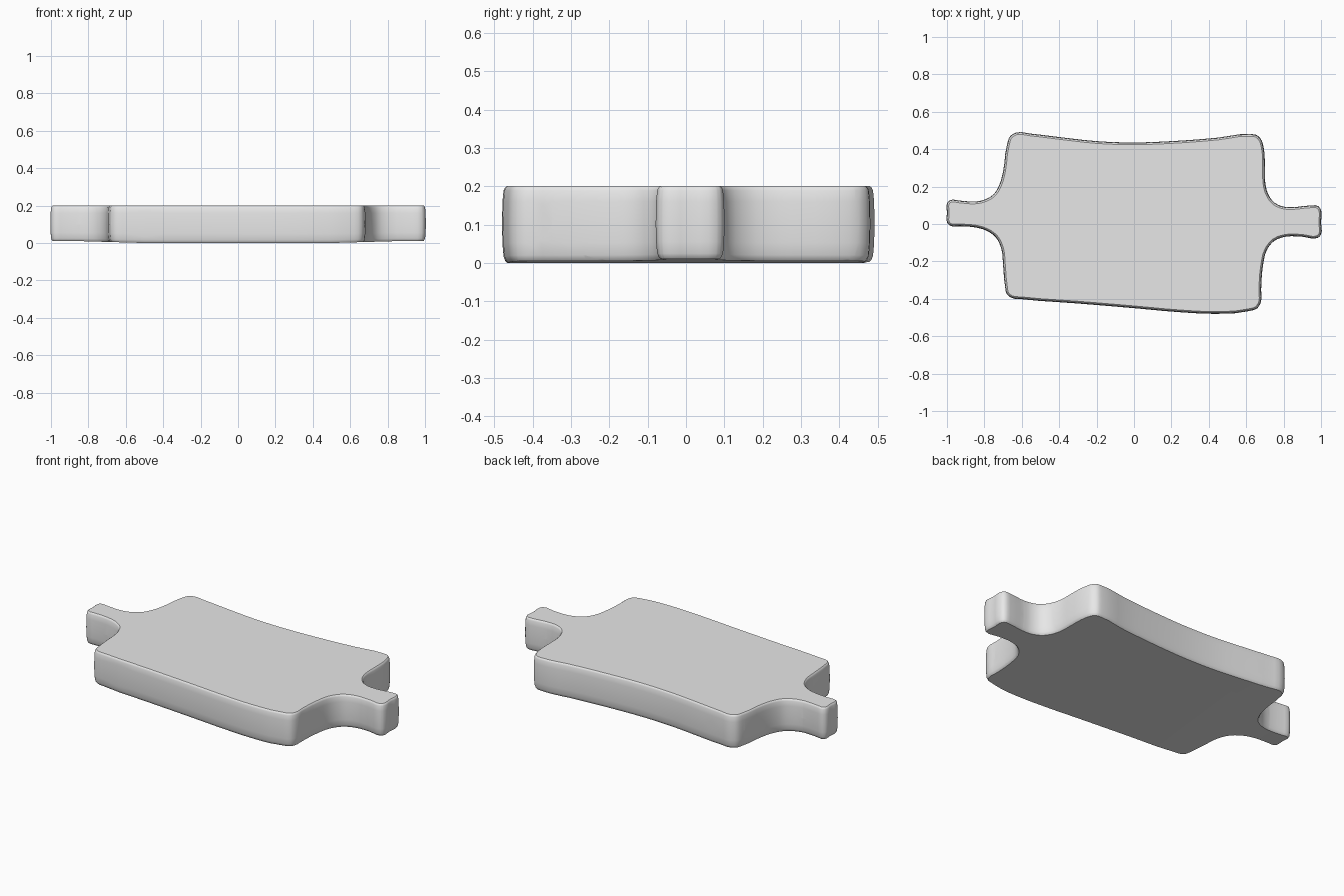
import bpy, bmesh, math
from mathutils import Vector

cube = bpy.data.objects.get("Cube")
if cube:
    bpy.data.objects.remove(cube, do_unlink=True)

# Plan outline, counter-clockwise, one row per feature
OUTLINE = [
    # left tab end and upper neck
    (.985, -.073), (.998, -.06), (1, .01), (.998, .08), (.985, .095),
    (.93, .098), (.85, .09), (.80, .093), (.75, .115), (.715, .165),
    # back left corner and bowed back edge
    (.702, .22), (.70, .30), (.693, .41), (.678, .455), (.655, .476),
    (.62, .481), (.45, .462), (.2, .443), (-.02, .436), (-.2, .443),
    (-.4, .465), (-.55, .483), (-.63, .489), (-.662, .47), (-.68, .42),
    # right tab
    (-.70, .28), (-.72, .21), (-.75, .16), (-.80, .13), (-.85, .12),
    (-.93, .125), (-.985, .127), (-.998, .115), (-1, .06), (-.998, .005),
    (-.985, -.008), (-.93, -.012), (-.85, -.018), (-.79, -.035), (-.74, -.07),
    # front right corner and slanted front edge
    (-.71, -.13), (-.70, -.22), (-.69, -.33), (-.68, -.375), (-.655, -.395),
    (-.6, -.402), (-.3, -.425), (0, -.45), (.25, -.472), (.42, -.48),
    (.6, -.468), (.66, -.45), (.678, -.42), (.68, -.35),
    # lower neck of left tab
    (.69, -.22), (.71, -.14), (.75, -.09), (.81, -.068), (.9, -.068),
]


def smooth_loop(points, steps=3):
    """Closed spline through the points, with chord-scaled tangents."""
    p = [Vector(q) for q in points]
    n = len(p)
    tan = []
    for i in range(n):
        a, b = p[i] - p[i - 1], p[(i + 1) % n] - p[i]
        la, lb = a.length, b.length
        tan.append((a / la * lb + b / lb * la) / (la + lb))
    out = []
    for i in range(n):
        j = (i + 1) % n
        d = (p[j] - p[i]).length
        for s in range(steps):
            t = s / steps
            out.append(p[i] * (2*t**3 - 3*t**2 + 1) + tan[i] * d * (t**3 - 2*t**2 + t)
                       + p[j] * (3*t**2 - 2*t**3) + tan[j] * d * (t**3 - t**2))
    return out


def inset(loop, dist):
    """Move each point of the loop inwards."""
    out = []
    for i, p in enumerate(loop):
        d = (loop[(i + 1) % len(loop)] - loop[i - 1]).normalized()
        out.append(p + Vector((-d.y, d.x)) * dist)
    return out


# Edge profile as (inset, height): rounded rims and a slightly bulging wall
PROFILE = [(.013, 0), (.008, .006), (.004, .016), (.001, .05), (0, .1),
           (.001, .16), (.004, .189), (.007, .196), (.012, .2)]

loop = smooth_loop(OUTLINE)
bm = bmesh.new()
rings = [[bm.verts.new((p.x, p.y, z)) for p in inset(loop, d)] for d, z in PROFILE]
n = len(loop)
for lo, hi in zip(rings, rings[1:]):
    for i in range(n):
        j = (i + 1) % n
        bm.faces.new((lo[i], lo[j], hi[j], hi[i]))
bm.faces.new(rings[0][::-1])
bm.faces.new(rings[-1])

# Cut across the slab so that the tabs can thin a little underneath
for x in (-.85, -.68, -.5, .5, .68, .85):
    bmesh.ops.bisect_plane(bm, geom=bm.verts[:] + bm.edges[:] + bm.faces[:],
                           plane_co=(x, 0, 0), plane_no=(1, 0, 0))
for v in bm.verts:
    rise = min(1, max(0, (abs(v.co.x) - .5) / .35))
    v.co.z += .01 * rise * max(0, 1 - v.co.z / .1)
bmesh.ops.triangulate(bm, faces=[f for f in bm.faces if len(f.verts) > 4])
bmesh.ops.recalc_face_normals(bm, faces=bm.faces[:])

mesh = bpy.data.meshes.new("tabbed_slab")
bm.to_mesh(mesh)
bm.free()
slab = bpy.data.objects.new("tabbed_slab", mesh)
bpy.context.collection.objects.link(slab)

# Plain grey finish
grey = bpy.data.materials.new("light_grey")
grey.use_nodes = True
grey.diffuse_color = (.8, .8, .8, 1)
grey.node_tree.nodes["Principled BSDF"].inputs["Base Color"].default_value = (.8, .8, .8, 1)
mesh.materials.append(grey)

bpy.ops.object.select_all(action='DESELECT')
slab.select_set(True)
bpy.context.view_layer.objects.active = slab
bpy.ops.object.shade_smooth_by_angle(angle=math.radians(30))
